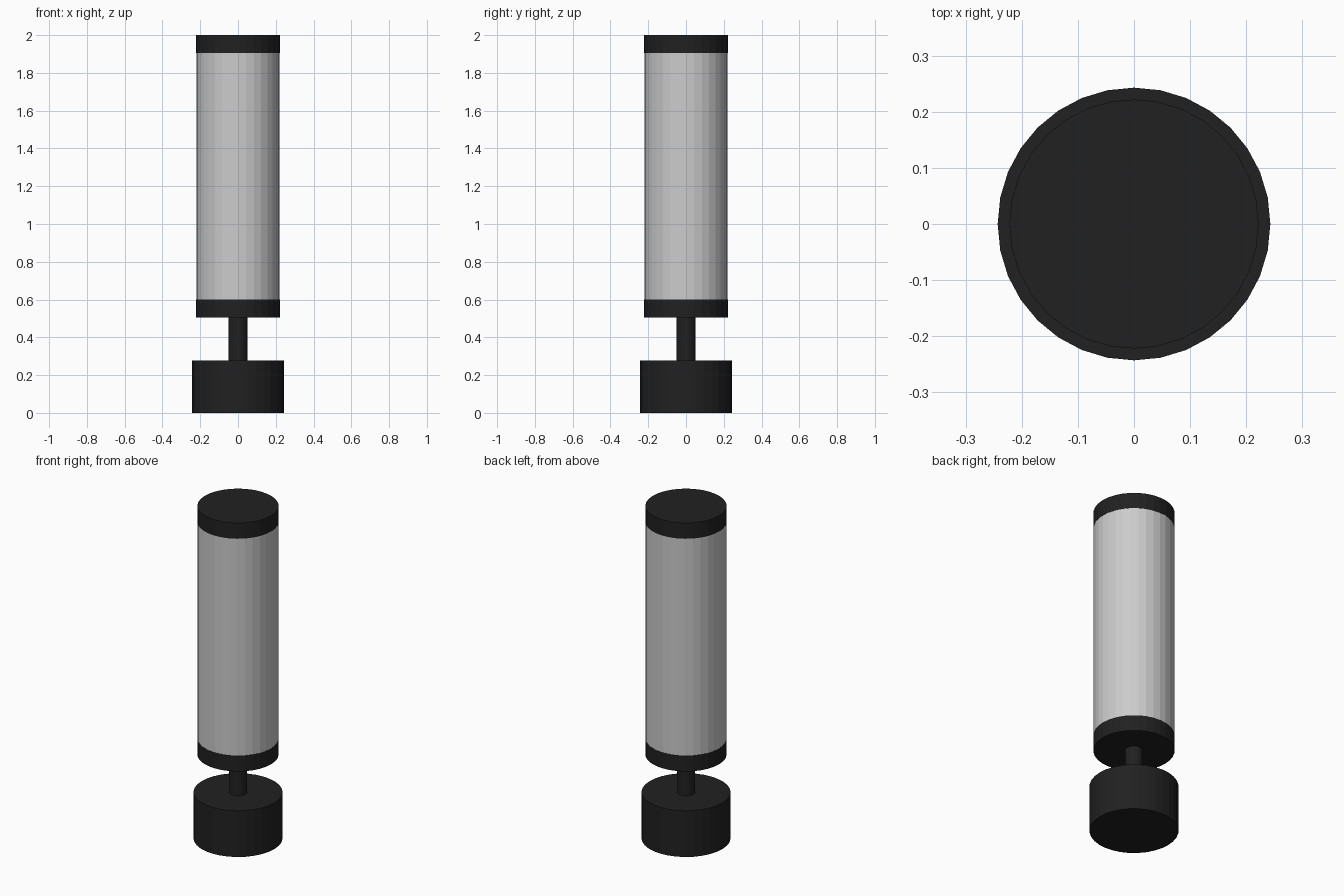
import bpy

if "Cube" in bpy.data.objects:
    bpy.data.objects.remove(bpy.data.objects["Cube"])

SIDES = 32

black = bpy.data.materials.new("matte_black")
black.diffuse_color = (0.015, 0.015, 0.015, 1)
black.use_nodes = True
black.node_tree.nodes["Principled BSDF"].inputs["Base Color"].default_value = black.diffuse_color


def cylinder(name, radius, z0, z1, material=None):
    """Flat-sided cylinder standing between two heights."""
    bpy.ops.mesh.primitive_cylinder_add(
        vertices=SIDES, radius=radius, depth=z1 - z0, location=(0, 0, (z0 + z1) / 2))
    obj = bpy.context.object
    obj.name = name
    if material:
        obj.data.materials.append(material)
    return obj


# Round foot and thin stem
cylinder("base", 0.243, 0.0, 0.278, black)
cylinder("stem", 0.05, 0.278, 0.505, black)

# Tube held between two flush caps
cylinder("lower_cap", 0.222, 0.505, 0.6, black)
cylinder("tube", 0.221, 0.6, 1.905)
cylinder("upper_cap", 0.222, 1.905, 2.0, black)
